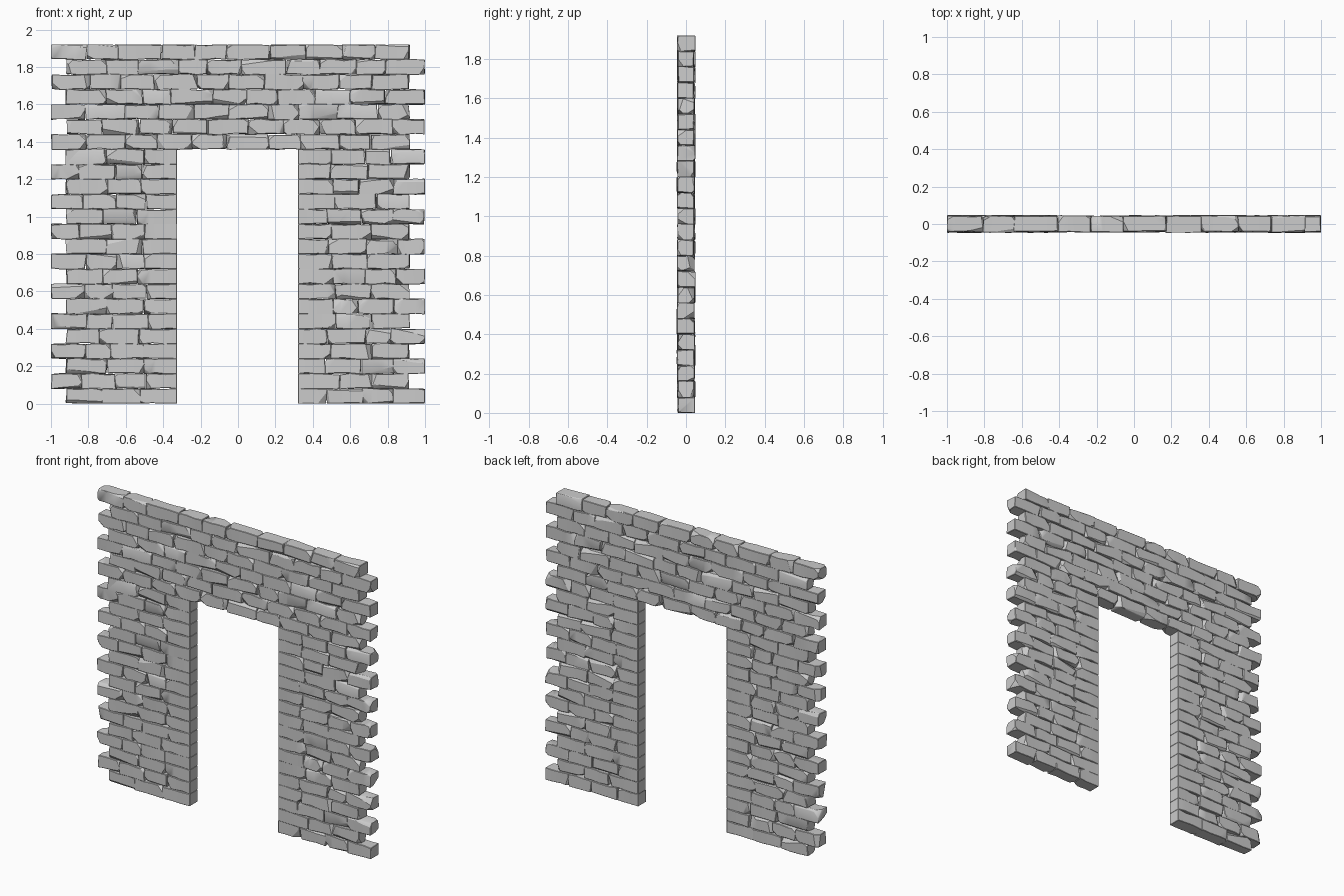
import bpy, bmesh, random
from mathutils import Vector

if "Cube" in bpy.data.objects:
    bpy.data.objects.remove(bpy.data.objects["Cube"])

random.seed(11)
H = 0.08            # course height
ROWS = 24
DOOR_ROWS = 17      # courses below the door head
DOOR_L, DOOR_R = -0.325, 0.322
U = random.uniform


def clamp(v, lo, hi):
    return max(lo, min(hi, v))


def chip(bm, corner, normal, depth):
    """Slice a corner or edge off a brick and cap the cut."""
    n = normal.normalized()
    r = bmesh.ops.bisect_plane(bm, geom=bm.verts[:] + bm.edges[:] + bm.faces[:], dist=1e-5,
                               plane_co=corner - n * depth, plane_no=n, clear_outer=True)
    edges = [e for e in bm.edges if e.is_boundary]
    if edges:
        bmesh.ops.holes_fill(bm, edges=edges, sides=0)


def brick(target, x0, x1, z0, z1, flat_l=False, flat_r=False):
    """One rough-hewn brick; flat ends are kept square for the door jambs."""
    bm = bmesh.new()
    bmesh.ops.create_cube(bm, size=1)
    long_edges = [e for e in bm.edges if abs((e.verts[0].co - e.verts[1].co).x) > 0.5]
    bmesh.ops.subdivide_edges(bm, edges=long_edges, cuts=2, use_grid_fill=True)
    yf, yb = U(-0.046, -0.039), U(0.039, 0.047)
    for v in bm.verts:
        fl = (flat_l and v.co.x < -0.4) or (flat_r and v.co.x > 0.4)
        end = abs(v.co.x) > 0.4
        sz = 1 if v.co.z > 0 else -1
        x = x0 + (v.co.x + 0.5) * (x1 - x0) + (0 if fl else U(-0.006, 0.006))
        y = (yf if v.co.y < 0 else yb) + U(-0.002, 0.002)
        if fl:
            y = 0.041 if v.co.y > 0 else -0.041
        z = (z1 if sz > 0 else z0) + sz * (0.001 if fl else U(-0.005, 0.004))
        v.co = Vector((clamp(x, -1, 1), y, clamp(z, 0, ROWS * H)))
    # knocked-off corners
    for sx in (-1, 1):
        if (sx < 0 and flat_l) or (sx > 0 and flat_r):
            continue
        for sy in (-1, 1):
            for sz in (-1, 1):
                if random.random() < 0.42:
                    c = Vector((x1 if sx > 0 else x0, yb if sy > 0 else yf, z1 if sz > 0 else z0))
                    chip(bm, c, Vector((sx * U(0.3, 1), sy * U(0.25, 1), sz * U(0.1, 1))), U(0.006, 0.024))
    # worn long edges
    for sy in (-1, 1):
        if random.random() < 0.45 and not (flat_l or flat_r):
            sz = random.choice((-1, 1))
            c = Vector(((x0 + x1) / 2, yb if sy > 0 else yf, z1 if sz > 0 else z0))
            chip(bm, c, Vector((U(-0.12, 0.12), sy * U(0.5, 1), sz * U(0.4, 1))), U(0.003, 0.011))
    # softened arrises
    bmesh.ops.recalc_face_normals(bm, faces=bm.faces[:])
    sharp = [e for e in bm.edges if len(e.link_faces) == 2 and e.calc_face_angle(0) > 0.9]
    bmesh.ops.bevel(bm, geom=sharp, offset=0.0025, segments=1, affect='EDGES', clamp_overlap=True)
    tmp = bpy.data.meshes.new("tmp")
    bm.to_mesh(tmp)
    bm.free()
    target.from_mesh(tmp)
    bpy.data.meshes.remove(tmp)


def course(target, row, xa, xb, jamb_l=False, jamb_r=False):
    """Fill one course between xa and xb with bricks of uneven length."""
    n = max(2, round((xb - xa) / 0.185))
    step = (xb - xa) / n
    cuts = [xa] + [xa + i * step + U(-0.025, 0.025) for i in range(1, n)] + [xb]
    for i in range(n):
        brick(target, cuts[i], cuts[i + 1], row * H, (row + 1) * H,
              jamb_l and i == 0, jamb_r and i == n - 1)


def finish(bm, name):
    me = bpy.data.meshes.new(name)
    bm.to_mesh(me)
    bm.free()
    ob = bpy.data.objects.new(name, me)
    bpy.context.collection.objects.link(ob)
    bpy.ops.object.select_all(action='DESELECT')
    ob.select_set(True)
    bpy.context.view_layer.objects.active = ob
    bpy.ops.object.shade_smooth_by_angle(angle=0.5)


# toothed ends: odd courses reach out on the left, even ones on the right
def ends(row):
    return (-1.0, 0.915) if row % 2 else (-0.918, 1.0)


left, right, head = bmesh.new(), bmesh.new(), bmesh.new()
for row in range(ROWS):
    a, b = ends(row)
    if row < DOOR_ROWS:
        course(left, row, a, DOOR_L, jamb_r=True)
        course(right, row, DOOR_R, b, jamb_l=True)
    else:
        course(head, row, a, b)

finish(left, "left_pier_bricks")
finish(right, "right_pier_bricks")
finish(head, "door_head_bricks")
